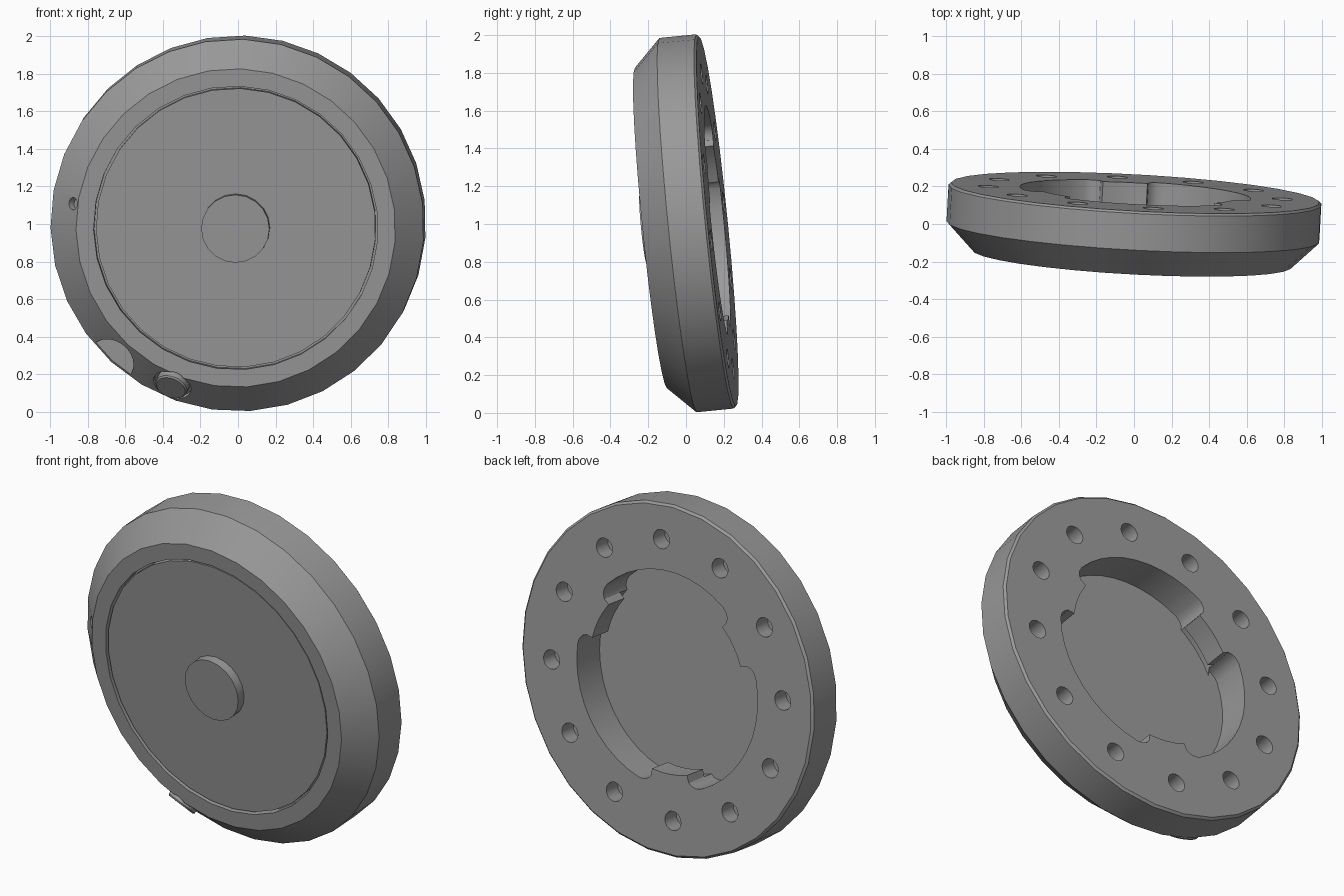
import bpy, bmesh, math
from mathutils import Matrix, Vector

if "Cube" in bpy.data.objects:
    bpy.data.objects.remove(bpy.data.objects["Cube"])

# Local frame: z is the disc axis pointing out of the tilted front face
Z = Vector((-0.055, -1, -0.1)).normalized()
X = (Vector((1, 0, 0)) - Z * Z.x).normalized()
Y = Z.cross(X)
FRAME = Matrix.Translation((-0.012, -0.184, 0.979)) @ Matrix((X, Y, Z)).transposed().to_4x4()
BACK = -0.353
grey = bpy.data.materials.new("dark_grey")
grey.diffuse_color = (0.32, 0.32, 0.32, 1)
grey.use_nodes = True
grey.node_tree.nodes["Principled BSDF"].inputs["Base Color"].default_value = grey.diffuse_color


def make(name, bm, local=Matrix()):
    bmesh.ops.recalc_face_normals(bm, faces=bm.faces)
    me = bpy.data.meshes.new(name)
    bm.to_mesh(me)
    bm.free()
    me.transform(FRAME @ local)
    me.materials.append(grey)
    ob = bpy.data.objects.new(name, me)
    bpy.context.collection.objects.link(ob)
    return ob


def polar(r, deg, z=0):
    a = math.radians(deg)
    return Vector((r * math.cos(a), r * math.sin(a), z))


def lathe(name, profile, sides, local=Matrix(), start=0):
    bm = bmesh.new()
    rings = [[bm.verts.new(polar(r, start + 360 * i / sides, z)) for i in range(sides)]
             for r, z in profile]
    for a, b in zip(rings, rings[1:]):
        for i in range(sides):
            j = (i + 1) % sides
            bm.faces.new((a[i], a[j], b[j], b[i]))
    bm.faces.new(rings[0])
    bm.faces.new(rings[-1])
    return make(name, bm, local)


def drum(name, r, z0, z1, local=Matrix(), sides=20):
    return lathe(name, [(r, z1), (r, z0)], sides, local)


def cut(target, cutter):
    cutter.hide_render = True
    mod = target.modifiers.new("cut", 'BOOLEAN')
    mod.operation, mod.solver, mod.object = 'DIFFERENCE', 'EXACT', cutter
    bpy.context.view_layer.objects.active = target
    bpy.ops.object.modifier_apply(modifier=mod.name)
    bpy.data.objects.remove(cutter)


def on_bevel(deg, r):
    # placement with z along the normal of the 45 degree front bevel
    p = polar(r, deg, -(r - 0.853))
    n = (polar(1, deg) + Vector((0, 0, 1))).normalized()
    return Matrix.Translation(p) @ n.to_track_quat('Z', 'Y').to_matrix().to_4x4()


# Main disc: front plate inside a narrow groove, bevelled rim, flat back
body = lathe("disc_body", [(0.747, -0.008), (0.747, -0.05), (0.759, -0.05), (0.759, 0),
                           (0.853, 0), (0.997, -0.145), (0.997, BACK + 0.012),
                           (0.984, BACK)], 31, start=274)

# Back pocket: three rounded lobes between three tabs
half = [(13, 0.53), (13, 0.57), (14.5, 0.593), (17, 0.61), (20, 0.617)]
lobe = [(a, 0.617) for a in range(28, 93, 8)]
tab = [(-a, r) for a, r in reversed(half)] + [(-6, 0.53), (0, 0.53), (6, 0.53)] + half + lobe
bm = bmesh.new()
outline = [bm.verts.new(polar(r, base + a, BACK - 0.05)) for base in (24, 144, 264) for a, r in tab]
face = bm.faces.new(outline)
ext = bmesh.ops.extrude_face_region(bm, geom=[face])
bmesh.ops.translate(bm, vec=(0, 0, 0.25),
                    verts=[v for v in ext["geom"] if isinstance(v, bmesh.types.BMVert)])
cut(body, make("pocket_cutter", bm))

# Undercut behind the tabs
cut(body, drum("undercut_cutter", 0.572, -0.215, -0.153, sides=40))

# Ring of bolt holes on the back
for i in range(12):
    cut(body, drum("hole_cutter", 0.055, BACK - 0.05, BACK + 0.1,
                   Matrix.Translation(polar(0.79, 83 + 30 * i)), 16))

# Thumb scoop, small dimple and button socket in the bevel
cut(body, drum("scoop_cutter", 0.13, -0.135, 0.1, Matrix.Translation(polar(1.003, 227.3)), 32))
cut(body, drum("dimple_cutter", 0.033, -0.04, 0.05, on_bevel(172, 0.88), 16))
button_place = on_bevel(248, 0.92)
cut(body, drum("socket_cutter", 0.105, -0.03, 0.1, button_place, 24))

# Side button and raised centre button
side_button = lathe("side_button", [(0.08, 0.018), (0.088, 0.01), (0.088, -0.035)], 24, button_place)
centre_button = drum("centre_button", 0.182, -0.03, 0.044)

for ob in (body, side_button, centre_button):
    bpy.ops.object.select_all(action='DESELECT')
    ob.select_set(True)
    bpy.context.view_layer.objects.active = ob
    bpy.ops.object.shade_smooth_by_angle(angle=math.radians(28))
